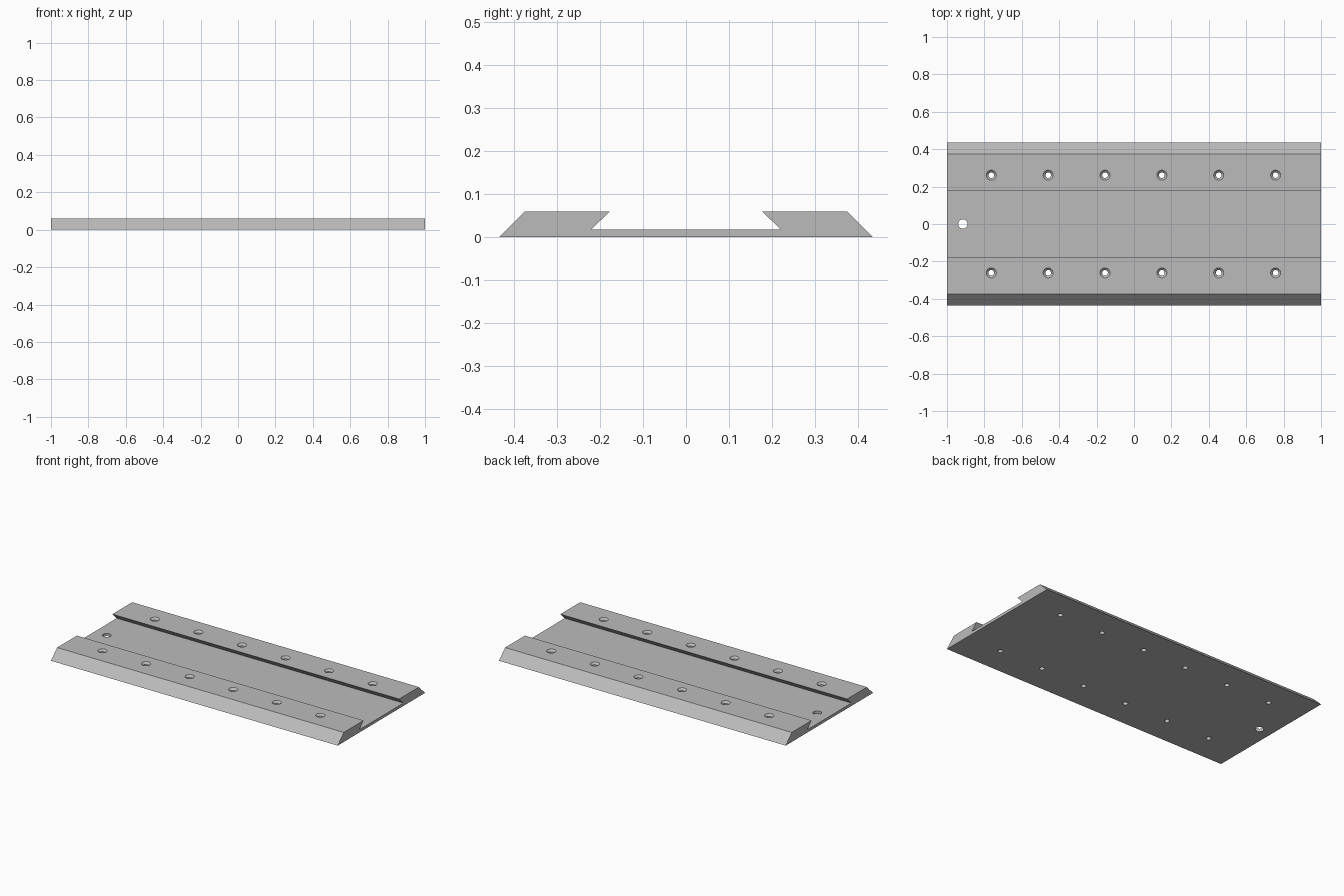
import bpy, bmesh
from mathutils import Matrix

cube = bpy.data.objects.get("Cube")
if cube:
    bpy.data.objects.remove(cube, do_unlink=True)

HEIGHT, FLOOR = 0.06, 0.018
SIDES = 32

# Plain grey metal
grey = bpy.data.materials.new("grey_metal")
grey.use_nodes = True
colour = (0.5, 0.5, 0.5, 1)
grey.diffuse_color = colour
grey.node_tree.nodes["Principled BSDF"].inputs["Base Color"].default_value = colour


def make_object(name, bm):
    bmesh.ops.recalc_face_normals(bm, faces=bm.faces)
    mesh = bpy.data.meshes.new(name)
    bm.to_mesh(mesh)
    bm.free()
    mesh.materials.append(grey)
    obj = bpy.data.objects.new(name, mesh)
    bpy.context.collection.objects.link(obj)
    return obj


def add_drill(bm, x, y, rings):
    """Closed round cutter through (radius, height) rings, bottom to top."""
    loops = []
    for radius, z in rings:
        made = bmesh.ops.create_circle(bm, segments=SIDES, radius=radius,
                                       matrix=Matrix.Translation((x, y, z)))
        loops.append(made["verts"])
    for low, high in zip(loops, loops[1:]):
        for i in range(SIDES):
            j = (i + 1) % SIDES
            bm.faces.new((low[i], low[j], high[j], high[i]))
    bm.faces.new(loops[0])
    bm.faces.new(loops[-1])


# Dovetail slide plate: half profile mirrored, then extruded along x
half = [(0.435, 0), (0.374, HEIGHT), (0.177, HEIGHT), (0.22, FLOOR)]
profile = half + [(-y, z) for y, z in reversed(half)]
bm = bmesh.new()
end = bm.faces.new([bm.verts.new((-1, y, z)) for y, z in profile])
solid = bmesh.ops.extrude_face_region(bm, geom=[end])
bmesh.ops.translate(bm, vec=(2, 0, 0),
                    verts=[v for v in solid["geom"] if isinstance(v, bmesh.types.BMVert)])
plate = make_object("dovetail_plate", bm)

# Countersunk screw holes in both rails, and a plain hole in the channel
bm = bmesh.new()
screw, sink, over = 0.015, 0.027, 0.01
for side in (-1, 1):
    for i in range(6):
        add_drill(bm, -0.763 + 0.304 * i, side * 0.261,
                  [(screw, -over), (screw, HEIGHT - (sink - screw)),
                   (sink + over, HEIGHT + over)])
add_drill(bm, -0.915, 0, [(0.025, -over), (0.025, FLOOR + over)])
drills = make_object("hole_cutters", bm)
drills.hide_render = True

# Cut the holes and discard the cutter
cut = plate.modifiers.new("holes", "BOOLEAN")
cut.operation = "DIFFERENCE"
cut.solver = "EXACT"
cut.object = drills
bpy.context.view_layer.objects.active = plate
plate.select_set(True)
bpy.ops.object.modifier_apply(modifier=cut.name)
bpy.data.objects.remove(drills, do_unlink=True)
bpy.ops.object.shade_smooth_by_angle(angle=0.5)
